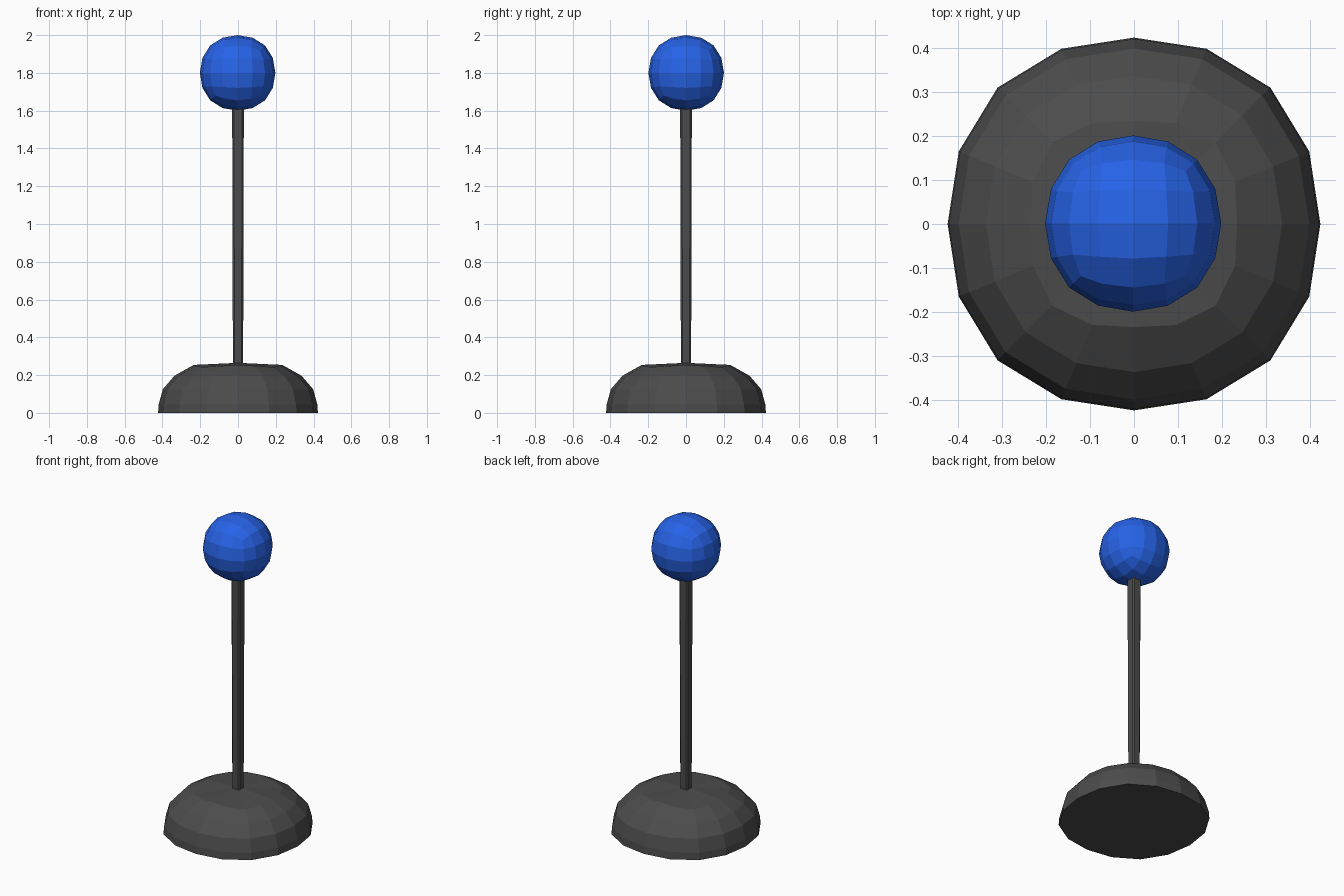
import bpy, bmesh
from math import sin, cos, tau

cube = bpy.data.objects.get("Cube")
if cube:
    bpy.data.objects.remove(cube, do_unlink=True)


def material(name, rgb):
    mat = bpy.data.materials.new(name)
    mat.use_nodes = True
    colour = (*rgb, 1)
    mat.diffuse_color = colour
    mat.node_tree.nodes["Principled BSDF"].inputs["Base Color"].default_value = colour
    return mat


def add_object(name, bm, mat):
    bmesh.ops.recalc_face_normals(bm, faces=bm.faces[:])
    mesh = bpy.data.meshes.new(name)
    bm.to_mesh(mesh)
    bm.free()
    mesh.materials.append(mat)
    obj = bpy.data.objects.new(name, mesh)
    bpy.context.collection.objects.link(obj)
    return obj


grey = material("dark grey", (0.072, 0.072, 0.072))
blue = material("blue", (0.02, 0.125, 0.8))

# Domed base: slightly squared rings of 16 sides (radius, height, corner bulge, corner drop)
SIDES = 16
profile = [
    (0.423, 0, 0.035, 0),
    (0.42, 0.045, 0.035, 0),
    (0.398, 0.125, 0.035, 0),
    (0.336, 0.197, 0.035, 0.005),
    (0.234, 0.254, 0.12, 0.012),
]
bm = bmesh.new()
rings = []
for radius, height, bulge, drop in profile:
    ring = []
    for i in range(SIDES):
        a = tau * i / SIDES
        corner = sin(2 * a) ** 2
        r = radius * (1 + bulge * corner)
        ring.append(bm.verts.new((r * cos(a), r * sin(a), height - drop * corner)))
    rings.append(ring)
top = bm.verts.new((0, 0, 0.265))
for i in range(SIDES):
    j = (i + 1) % SIDES
    for low, high in zip(rings, rings[1:]):
        bm.faces.new((low[i], low[j], high[j], high[i]))
    bm.faces.new((rings[-1][i], rings[-1][j], top))
bm.faces.new(rings[0][::-1])
add_object("base", bm, grey)

# Pole: square bar with chamfered corners, a little wider at the top
bm = bmesh.new()
bmesh.ops.create_cube(bm, size=1)
for v in bm.verts:
    upper = v.co.z > 0
    half = 0.031 if upper else 0.027
    v.co.x *= 2 * half
    v.co.y *= 2 * half
    v.co.z = 1.66 if upper else 0.2
uprights = [e for e in bm.edges if abs(e.verts[0].co.z - e.verts[1].co.z) > 1]
bmesh.ops.bevel(bm, geom=uprights, offset=0.009, segments=1, affect='EDGES')
add_object("pole", bm, grey)

# Ball: subdivided cube, flat faceted
bm = bmesh.new()
bmesh.ops.create_cube(bm, size=0.4764)
ball = add_object("ball", bm, blue)
ball.location = (-0.002, 0.001, 1.8)
subdivision = ball.modifiers.new("rounding", 'SUBSURF')
subdivision.levels = subdivision.render_levels = 2
